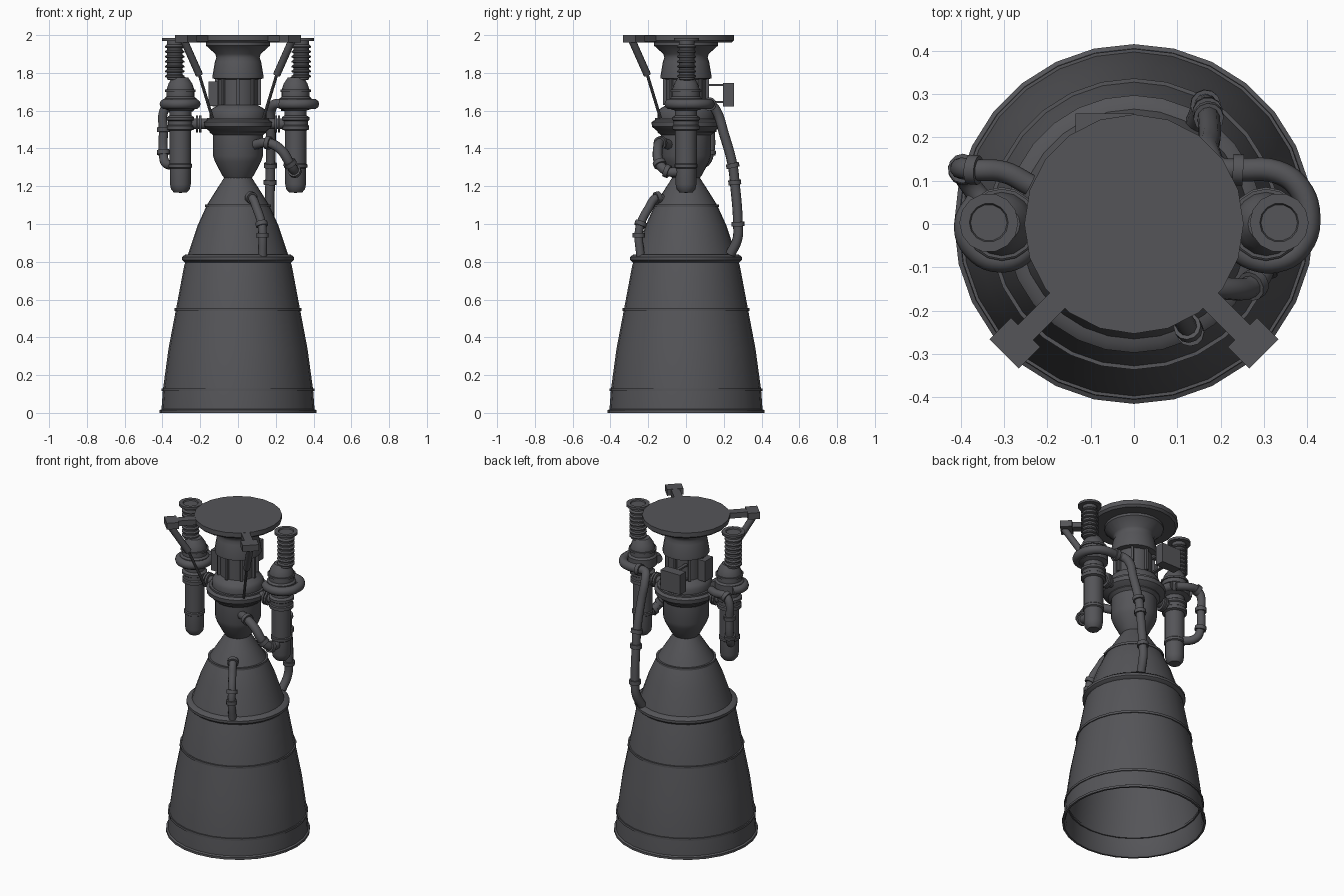
import bpy, bmesh, math
from mathutils import Vector

cube = bpy.data.objects.get("Cube")
if cube:
    bpy.data.objects.remove(cube, do_unlink=True)

metal = bpy.data.materials.new("dark_grey_metal")
metal.use_nodes = True
GREY = (0.09, 0.09, 0.098, 1)
metal.diffuse_color = GREY
metal.node_tree.nodes["Principled BSDF"].inputs["Base Color"].default_value = GREY


def finish(name, bm, loc=(0, 0, 0), smooth=35):
    bmesh.ops.remove_doubles(bm, verts=bm.verts, dist=1e-5)
    bmesh.ops.recalc_face_normals(bm, faces=bm.faces)
    me = bpy.data.meshes.new(name)
    bm.to_mesh(me)
    bm.free()
    me.materials.append(metal)
    ob = bpy.data.objects.new(name, me)
    ob.location = loc
    bpy.context.collection.objects.link(ob)
    bpy.ops.object.select_all(action='DESELECT')
    bpy.context.view_layer.objects.active = ob
    ob.select_set(True)
    bpy.ops.object.shade_smooth_by_angle(angle=math.radians(smooth))
    return ob


def lathe(name, profile, loc=(0, 0, 0), sides=24, closed=False):
    """Spin an (r, z) profile about the vertical axis."""
    bm = bmesh.new()
    vs = [bm.verts.new((r, 0, z)) for r, z in profile]
    pairs = list(zip(vs, vs[1:] + vs[:1])) if closed else list(zip(vs, vs[1:]))
    es = [bm.edges.new(p) for p in pairs]
    bmesh.ops.spin(bm, geom=vs + es, axis=(0, 0, 1), cent=(0, 0, 0),
                   angle=math.tau, steps=sides, use_merge=False)
    return finish(name, bm, loc)


def band(name, r, z, h, depth=0.02, loc=(0, 0, 0), sides=24):
    return lathe(name, [(r - depth, z), (r, z), (r, z + h), (r - depth, z + h)],
                 loc, sides, closed=True)


def rod(name, a, b, r, sides=12):
    a, b = Vector(a), Vector(b)
    bm = bmesh.new()
    bmesh.ops.create_cone(bm, cap_ends=True, segments=sides, radius1=r,
                          radius2=r, depth=(b - a).length)
    q = (b - a).to_track_quat('Z', 'Y').to_matrix().to_4x4()
    bmesh.ops.transform(bm, matrix=q, verts=bm.verts)
    return finish(name, bm, (a + b) / 2)


def box(name, centre, size, turn=0):
    bm = bmesh.new()
    bmesh.ops.create_cube(bm, size=1)
    bmesh.ops.scale(bm, vec=size, verts=bm.verts)
    ob = finish(name, bm, centre)
    ob.rotation_euler.z = turn
    return ob


def pipe(name, points, r, collars=()):
    """Round pipe through points, with short collars at chosen points."""
    cu = bpy.data.curves.new(name, 'CURVE')
    cu.dimensions = '3D'
    cu.bevel_depth, cu.bevel_resolution, cu.resolution_u = r, 3, 5
    cu.use_fill_caps = True
    sp = cu.splines.new('BEZIER')
    sp.bezier_points.add(len(points) - 1)
    for bp, p in zip(sp.bezier_points, points):
        bp.co = p
        bp.handle_left_type = bp.handle_right_type = 'AUTO'
    cu.materials.append(metal)
    ob = bpy.data.objects.new(name, cu)
    bpy.context.collection.objects.link(ob)
    bpy.ops.object.select_all(action='DESELECT')
    bpy.context.view_layer.objects.active = ob
    ob.select_set(True)
    bpy.ops.object.convert(target='MESH')
    bpy.ops.object.shade_smooth_by_angle(angle=math.radians(50))
    last = len(points) - 1
    for i in collars:
        c = Vector(points[i])
        d = (Vector(points[min(i + 1, last)]) - Vector(points[max(i - 1, 0)])).normalized()
        rod(name + "_collar", c - d * 0.012, c + d * 0.012, r + 0.009)


# Nozzle bell: inner wall up to a closed throat, outer wall back up
outer = [(0.415, 0), (0.415, 0.014), (0.405, 0.02), (0.398, 0.12), (0.368, 0.34),
         (0.328, 0.55), (0.285, 0.78), (0.258, 0.86), (0.215, 0.99),
         (0.165, 1.1), (0.115, 1.18), (0.07, 1.25)]
inner = [(max(r - 0.012, 0), z) for r, z in outer if z != 0.014]
lathe("nozzle_bell", [(0, 1.25)] + inner[::-1] + outer, sides=28)
for r, z in ((0.404, 0.115), (0.336, 0.54), (0.174, 1.09)):
    band("nozzle_band", r, z, 0.014, 0.025, sides=28)
lathe("nozzle_manifold", [(0.25, 0.79), (0.28, 0.795), (0.297, 0.81),
                          (0.297, 0.825), (0.28, 0.838), (0.25, 0.84)],
      sides=28, closed=True)

# Combustion chamber and injector
lathe("combustion_chamber", [(0, 1.23), (0.066, 1.235), (0.085, 1.26), (0.122, 1.33),
                             (0.132, 1.36), (0.132, 1.47), (0.15, 1.485), (0.15, 1.5)])
lathe("chamber_flange", [(0.1, 1.47), (0.15, 1.49), (0.18, 1.515), (0.183, 1.54),
                         (0.165, 1.55), (0.165, 1.56), (0.1, 1.56)], closed=True)
lathe("injector_dome", [(0.13, 1.54), (0.15, 1.56), (0.15, 1.59), (0.138, 1.61),
                        (0.105, 1.63), (0.105, 1.78)])
lathe("upper_housing", [(0.1, 1.765), (0.135, 1.77), (0.135, 1.785), (0.122, 1.86),
                        (0.115, 1.88), (0.12, 1.9), (0.17, 1.945), (0.17, 1.965)])
lathe("mounting_plate", [(0, 1.96), (0.24, 1.96), (0.253, 1.972), (0.253, 2.0), (0, 2.0)],
      sides=20)
for i in range(8):
    a = math.tau * i / 8
    box("housing_rib", (0.11 * math.cos(a), 0.11 * math.sin(a), 1.7),
        (0.022, 0.016, 0.14), a)

# Control box on the back, held by two arms
box("control_box", (-0.068, 0.225, 1.685), (0.135, 0.06, 0.125))
for z in (1.645, 1.735):
    box("control_box_arm", (-0.068, 0.15, z), (0.02, 0.12, 0.01))
box("side_box", (-0.13, -0.01, 1.69), (0.05, 0.08, 0.13))

for s, side in ((1, "left"), (-1, "right")):
    # Gimbal actuator with its bracket
    turn = s * -math.pi / 4
    box(side + "_bracket_arm", (s * 0.215, -0.215, 1.982), (0.16, 0.05, 0.034), turn)
    box(side + "_bracket_block", (s * 0.275, -0.275, 1.98), (0.07, 0.095, 0.04), turn)
    top, mid, low = ((s * 0.285, -0.285, 1.97), (s * 0.205, -0.205, 1.79),
                     (s * 0.135, -0.135, 1.56))
    rod(side + "_actuator_body", top, mid, 0.02)
    rod(side + "_actuator_rod", mid, low, 0.008, 8)

    # Turbopump body
    at = (s * 0.305, 0, 0)
    lathe(side + "_pump_body",
          [(0, 1.165), (0.035, 1.167), (0.05, 1.185), (0.055, 1.21), (0.055, 1.295),
           (0.062, 1.3), (0.062, 1.315), (0.057, 1.32), (0.057, 1.495), (0.072, 1.5),
           (0.072, 1.52), (0.066, 1.525), (0.066, 1.545), (0.073, 1.55),
           (0.073, 1.565), (0.058, 1.575), (0.058, 1.6), (0.085, 1.61),
           (0.085, 1.665), (0.074, 1.675), (0.074, 1.71), (0.062, 1.745),
           (0.042, 1.775), (0, 1.78)], at, 16)
    band(side + "_pump_band", 0.081, 1.7, 0.012, 0.02, at, 16)

    # Inlet bellows with end flange
    ribs = [(0, 1.755)]
    for i in range(7):
        z = 1.765 + i * 0.026
        ribs += [(0.042, z), (0.042, z + 0.01), (0.051, z + 0.013), (0.051, z + 0.02)]
    ribs += [(0.042, 1.95), (0.042, 1.97), (0.068, 1.97), (0.068, 1.985),
             (0.045, 1.985), (0.042, 1.978), (0, 1.978)]
    lathe(side + "_inlet_bellows", ribs, (s * 0.335, 0.003, 0), 14)

    # Short feed link between pump and chamber
    rod(side + "_feed_link", (s * 0.13, 0, 1.53), (s * 0.27, 0, 1.53), 0.028)
    for x in (0.2, 0.217):
        rod(side + "_feed_flange", (s * (x - 0.006), 0, 1.53),
            (s * (x + 0.006), 0, 1.53), 0.045)

# Volutes, and the pipes that leave them
pipe("left_volute", [(0.23, -0.05, 1.635), (0.27, -0.078, 1.635), (0.33, -0.085, 1.635),
                     (0.385, -0.05, 1.635), (0.403, 0.02, 1.635), (0.38, 0.085, 1.635),
                     (0.33, 0.12, 1.635), (0.24, 0.125, 1.635)], 0.027, (7,))
pipe("right_volute", [(-0.24, 0.06, 1.635), (-0.225, 0, 1.635), (-0.25, -0.06, 1.635),
                      (-0.31, -0.085, 1.635), (-0.37, -0.055, 1.635),
                      (-0.388, 0, 1.635), (-0.36, 0.055, 1.635)], 0.027)
pipe("exhaust_pipe", [(0.24, 0.125, 1.635), (0.195, 0.13, 1.635), (0.175, 0.16, 1.6),
                      (0.175, 0.2, 1.48), (0.172, 0.247, 1.31), (0.17, 0.258, 1.22),
                      (0.165, 0.275, 1.0), (0.16, 0.272, 0.92), (0.145, 0.235, 0.84)],
     0.026, (4, 5, 6))
pipe("pump_return_pipe", [(-0.24, 0.09, 1.62), (-0.3, 0.12, 1.625), (-0.37, 0.125, 1.625),
                          (-0.395, 0.128, 1.59), (-0.395, 0.128, 1.5),
                          (-0.395, 0.125, 1.38), (-0.385, 0.1, 1.325),
                          (-0.32, 0.02, 1.315)], 0.025, (2, 4, 5))
pipe("chamber_feed_pipe", [(0.09, -0.09, 1.42), (0.16, -0.135, 1.43),
                           (0.225, -0.15, 1.395), (0.275, -0.14, 1.32),
                           (0.3, -0.1, 1.28), (0.305, -0.03, 1.275)], 0.026, (1, 3, 4))
pipe("nozzle_coolant_pipe", [(0.045, -0.1, 1.11), (0.07, -0.15, 1.14),
                             (0.1, -0.2, 1.08), (0.125, -0.24, 1.0),
                             (0.13, -0.25, 0.94), (0.13, -0.24, 0.83)],
     0.023, (1, 3, 4))
